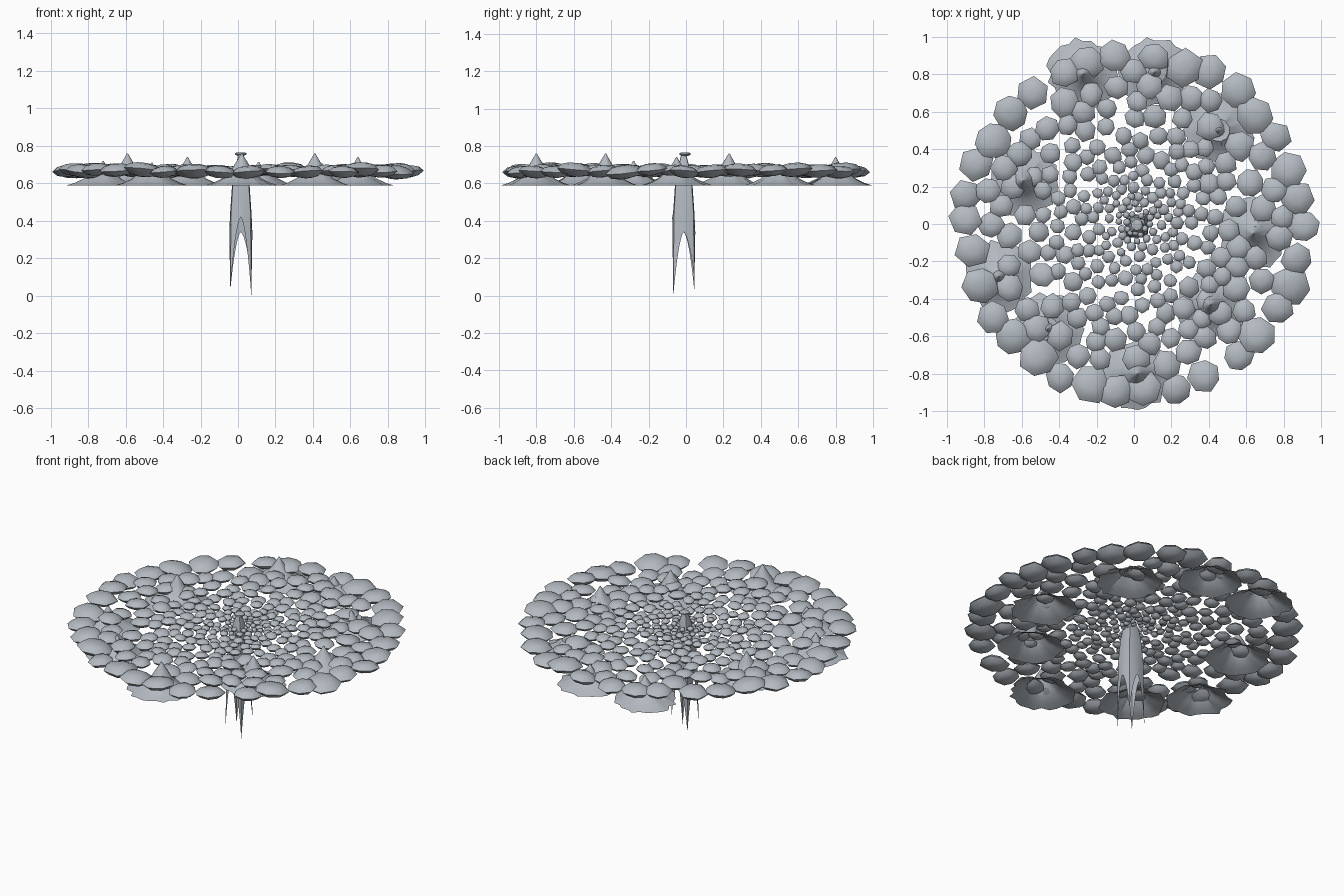
import bpy, bmesh, math, random
from mathutils import Vector

random.seed(7)
if "Cube" in bpy.data.objects:
    bpy.data.objects.remove(bpy.data.objects["Cube"], do_unlink=True)

grey = bpy.data.materials.new("stone_grey")
grey.use_nodes = True
colour = (0.45, 0.49, 0.53, 1)
grey.diffuse_color = colour
grey.node_tree.nodes["Principled BSDF"].inputs["Base Color"].default_value = colour


def make_object(name, bm, angle=50):
    mesh = bpy.data.meshes.new(name)
    bm.to_mesh(mesh)
    bm.free()
    mesh.materials.append(grey)
    obj = bpy.data.objects.new(name, mesh)
    bpy.context.collection.objects.link(obj)
    bpy.ops.object.select_all(action='DESELECT')
    obj.select_set(True)
    bpy.context.view_layer.objects.active = obj
    bpy.ops.object.shade_smooth_by_angle(angle=math.radians(angle))
    return obj


def loft(bm, rings, cap_start=False, cap_end=False):
    """Join rings of points with quads, bottom ring first."""
    loops = [[bm.verts.new(p) for p in ring] for ring in rings]
    n = len(loops[0])
    for low, high in zip(loops, loops[1:]):
        for i in range(n):
            j = (i + 1) % n
            bm.faces.new((low[i], low[j], high[j], high[i]))
    if cap_start:
        bm.faces.new(loops[0][::-1])
    if cap_end:
        bm.faces.new(loops[-1])


def circle(x, y, z, r, n, turn=0):
    return [(x + r * math.cos(turn + math.tau * i / n),
             y + r * math.sin(turn + math.tau * i / n), z) for i in range(n)]


# Pebble: a low, flattened lens with an irregular polygon rim
def add_pebble(bm, x, y, r):
    n = random.choice((6, 7, 7, 8))
    turn = random.uniform(0, math.tau)
    z = 0.667 + random.uniform(-0.008, 0.008)
    h = 0.008 + 0.27 * r
    wobble = [random.uniform(0.92, 1.08) for _ in range(n)]
    tilt = Vector((random.uniform(-0.1, 0.1), random.uniform(-0.1, 0.1)))
    rings = []
    for scale, lift in ((0.25, -1), (0.7, -0.72), (1, 0), (0.72, 0.72), (0.3, 1)):
        ring = []
        for i in range(n):
            a = turn + math.tau * i / n
            d = Vector((math.cos(a), math.sin(a))) * r * scale * wobble[i]
            ring.append((x + d.x, y + d.y, z + h * lift + d.dot(tilt)))
        rings.append(ring)
    loft(bm, rings, True, True)


# Layout: a ring of big stones at the edge, then fill inwards with smaller ones
stones = []
edge_count = 34
for i in range(edge_count):
    a = math.tau * (i + random.uniform(-0.2, 0.2)) / edge_count
    r = random.uniform(0.08, 0.108)
    d = random.uniform(0.965, 1.0) - r
    stones.append((d * math.cos(a), d * math.sin(a), r))
for spacing, tries in ((0.85, 9000), (0.74, 9000)):
    for _ in range(tries):
        d = 0.9 * random.random() ** 0.8
        a = random.uniform(0, math.tau)
        x, y = d * math.cos(a), d * math.sin(a)
        r = (0.014 + 0.08 * d) * random.uniform(0.85, 1.2)
        if d < 0.04 or d + r > 0.98:
            continue
        if all((x - u) ** 2 + (y - v) ** 2 > (spacing * (r + s)) ** 2
               for u, v, s in stones):
            stones.append((x, y, r))

bm = bmesh.new()
for x, y, r in stones:
    add_pebble(bm, x, y, r)
make_object("pebble_disc", bm, 60)

# Pleated cones whose tips poke up between the pebbles: x, y, tip height
cones = [(-0.27, 0.80, 0.74), (0.11, 0.81, 0.715), (-0.59, 0.23, 0.76),
         (-0.72, -0.28, 0.72), (-0.46, -0.56, 0.71), (0.02, -0.80, 0.76),
         (0.41, -0.43, 0.76), (0.64, -0.05, 0.74), (0.45, 0.50, 0.705)]
for k, (x, y, tip) in enumerate(cones):
    bm = bmesh.new()
    n = 28
    pleat = [random.uniform(-1, 1) for _ in range(n)]
    rings = []
    for r, z, wave in ((0.185, 0.588, 0.1), (0.145, 0.602, 0.09), (0.10, 0.625, 0.07),
                       (0.06, 0.66, 0.05), (0.032, tip - 0.05, 0.04),
                       (0.014, tip - 0.02, 0), (0.003, tip, 0)):
        rings.append([(x + (px - x) * (1 + wave * p), y + (py - y) * (1 + wave * p), pz)
                      for (px, py, pz), p in zip(circle(x, y, z, r, n), pleat)])
    loft(bm, rings, cap_end=True)
    make_object(f"skirt_cone_{k + 1}", bm, 30)

# Hollow square stalk whose lower edge is cut into four pointed legs
cx, cy = 0.015, -0.012
leg_ends = (0.10, 0.03, 0.04, 0.0)
steps = 16


def stalk_ring(half, z_at):
    ring = []
    for side in range(4):
        for i in range(steps):
            t = i / steps
            a = math.pi / 4 + math.pi / 2 * side
            p = Vector((math.cos(a), math.sin(a)))
            q = Vector((-p.y, p.x))
            p = p.lerp(q, t) * half * math.sqrt(2)
            p *= 1 + 0.1 * math.sin(math.pi * t)
            ring.append((cx + p.x, cy + p.y, z_at(side, t)))
    return ring


def arch(side, t):
    top = 0.38 + (0.04 if side % 2 == 0 else -0.04) * (1 if side else -1)
    near = leg_ends[side] if t < 0.5 else leg_ends[(side + 1) % 4]
    return top - (top - near) * abs(2 * t - 1) ** 1.6


bm = bmesh.new()
rings = [stalk_ring(0.056, arch)]
rings += [stalk_ring(h, lambda s, t, z=z: z) for h, z in
          ((0.052, 0.44), (0.047, 0.52), (0.042, 0.60), (0.033, 0.66),
           (0.022, 0.71), (0.012, 0.755))]
loft(bm, rings, cap_end=True)
make_object("stalk", bm, 40)

# Small flat cap on top of the stalk
bm = bmesh.new()
loft(bm, [circle(cx, -0.005, z, r, 12) for r, z in
          ((0.014, 0.746), (0.03, 0.754), (0.03, 0.762), (0.018, 0.766))], True, True)
make_object("stalk_cap", bm)
